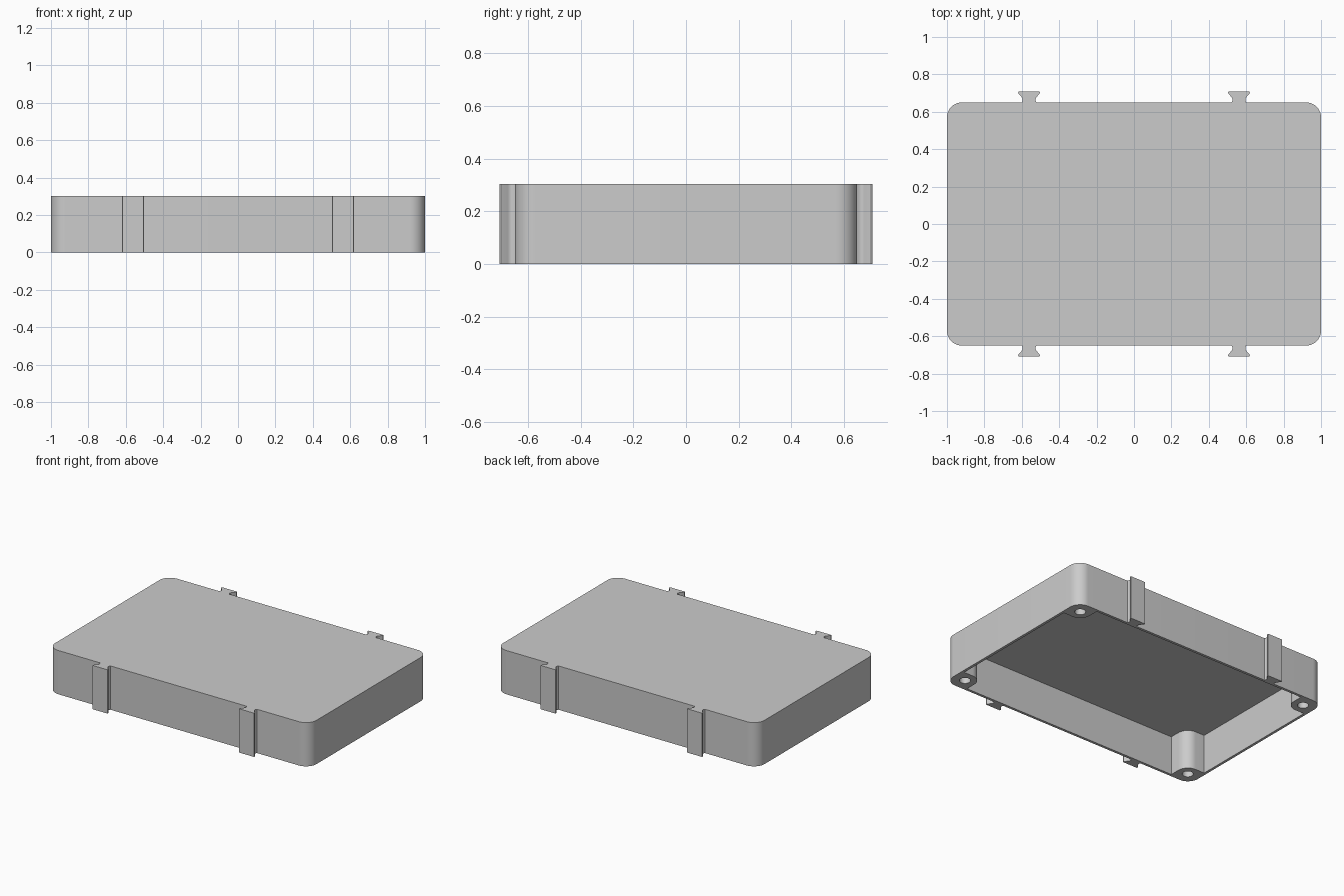
import bpy, bmesh, math
from math import pi

cube = bpy.data.objects.get("Cube")
if cube:
    bpy.data.objects.remove(cube, do_unlink=True)

HALF_X, HALF_Y, HEIGHT = 1.0, 0.65, 0.303
CORNER, WALL, ROOF = 0.08, 0.018, 0.031
INSET, POST = 0.088, 0.076          # screw centre from the outside, post radius
HOLE, HOLE_DEPTH = 0.035, 0.22
SIGNS = [(1, 1), (-1, 1), (-1, -1), (1, -1)]

grey = bpy.data.materials.new("light grey plastic")
grey.use_nodes = True
colour = (0.6, 0.6, 0.6, 1)
grey.diffuse_color = colour
grey.node_tree.nodes["Principled BSDF"].inputs["Base Color"].default_value = colour


def arc(cx, cy, radius, start, end, steps):
    return [(cx + radius * math.cos(start + (end - start) * j / steps),
             cy + radius * math.sin(start + (end - start) * j / steps))
            for j in range(steps + 1)]


def cover_outline():
    points = []
    for i, (sx, sy) in enumerate(SIGNS):
        points += arc(sx * (HALF_X - CORNER), sy * (HALF_Y - CORNER), CORNER,
                      i * pi / 2, (i + 1) * pi / 2, 12)
    return points


def cavity_outline():
    """Inner rectangle with a square, round-nosed post cut from each corner."""
    points = []
    for i, (sx, sy) in enumerate(SIGNS):
        cx, cy = sx * (HALF_X - INSET), sy * (HALF_Y - INSET)
        on_x = (sx * (HALF_X - WALL), cy - sy * POST)
        on_y = (cx - sx * POST, sy * (HALF_Y - WALL))
        first, last = (on_x, on_y) if i % 2 == 0 else (on_y, on_x)
        turn = i * pi / 2
        points += [first, *arc(cx, cy, POST, turn - pi / 2, turn - pi, 12), last]
    return points


def prism(name, outlines, z0, z1):
    """Extrude flat outlines upward into one object."""
    bm = bmesh.new()
    for outline in outlines:
        face = bm.faces.new([bm.verts.new((x, y, z0)) for x, y in outline])
        new = bmesh.ops.extrude_face_region(bm, geom=[face], use_keep_orig=True)["geom"]
        for v in new:
            if isinstance(v, bmesh.types.BMVert):
                v.co.z = z1
    bmesh.ops.recalc_face_normals(bm, faces=bm.faces)
    mesh = bpy.data.meshes.new(name)
    bm.to_mesh(mesh)
    bm.free()
    mesh.materials.append(grey)
    obj = bpy.data.objects.new(name, mesh)
    bpy.context.collection.objects.link(obj)
    return obj


def smooth(obj):
    bpy.ops.object.select_all(action="DESELECT")
    obj.select_set(True)
    bpy.context.view_layer.objects.active = obj
    bpy.ops.object.shade_smooth_by_angle(angle=math.radians(30))


# Rounded cover block, cavity around the corner posts, screw holes in the posts
cover = prism("cover", [cover_outline()], 0, HEIGHT)
cavity = prism("cavity_cutter", [cavity_outline()], -0.1, HEIGHT - ROOF)
holes = prism("screw_hole_cutter",
              [arc(sx * (HALF_X - INSET), sy * (HALF_Y - INSET), HOLE, 0, 2 * pi, 32)[:-1]
               for sx, sy in SIGNS], -0.1, HOLE_DEPTH)

# Cut the cover, then drop the cutters
for cutter in (cavity, holes):
    mod = cover.modifiers.new(cutter.name, "BOOLEAN")
    mod.operation, mod.solver, mod.object = "DIFFERENCE", "EXACT", cutter
bpy.context.view_layer.update()
solid = cover.evaluated_get(bpy.context.evaluated_depsgraph_get())
cut_mesh = bpy.data.meshes.new_from_object(solid)
cover.modifiers.clear()
cover.data = cut_mesh
for cutter in (cavity, holes):
    bpy.data.objects.remove(cutter, do_unlink=True)
smooth(cover)

# Dovetail rails on the front and back walls: (half width, distance from wall)
half = [(0.039, 0), (0.034, 0.01), (0.034, 0.018), (0.038, 0.026),
        (0.056, 0.047), (0.058, 0.052), (0.056, 0.058)]
profile = half + [(-w, d) for w, d in reversed(half)]
for side, sy in (("front", -1), ("back", 1)):
    for end, x in (("right", -0.561), ("left", 0.561)):
        outline = [(x + w, sy * (HALF_Y + d)) for w, d in profile]
        smooth(prism(f"{side}_{end}_dovetail", [outline], 0, HEIGHT))
